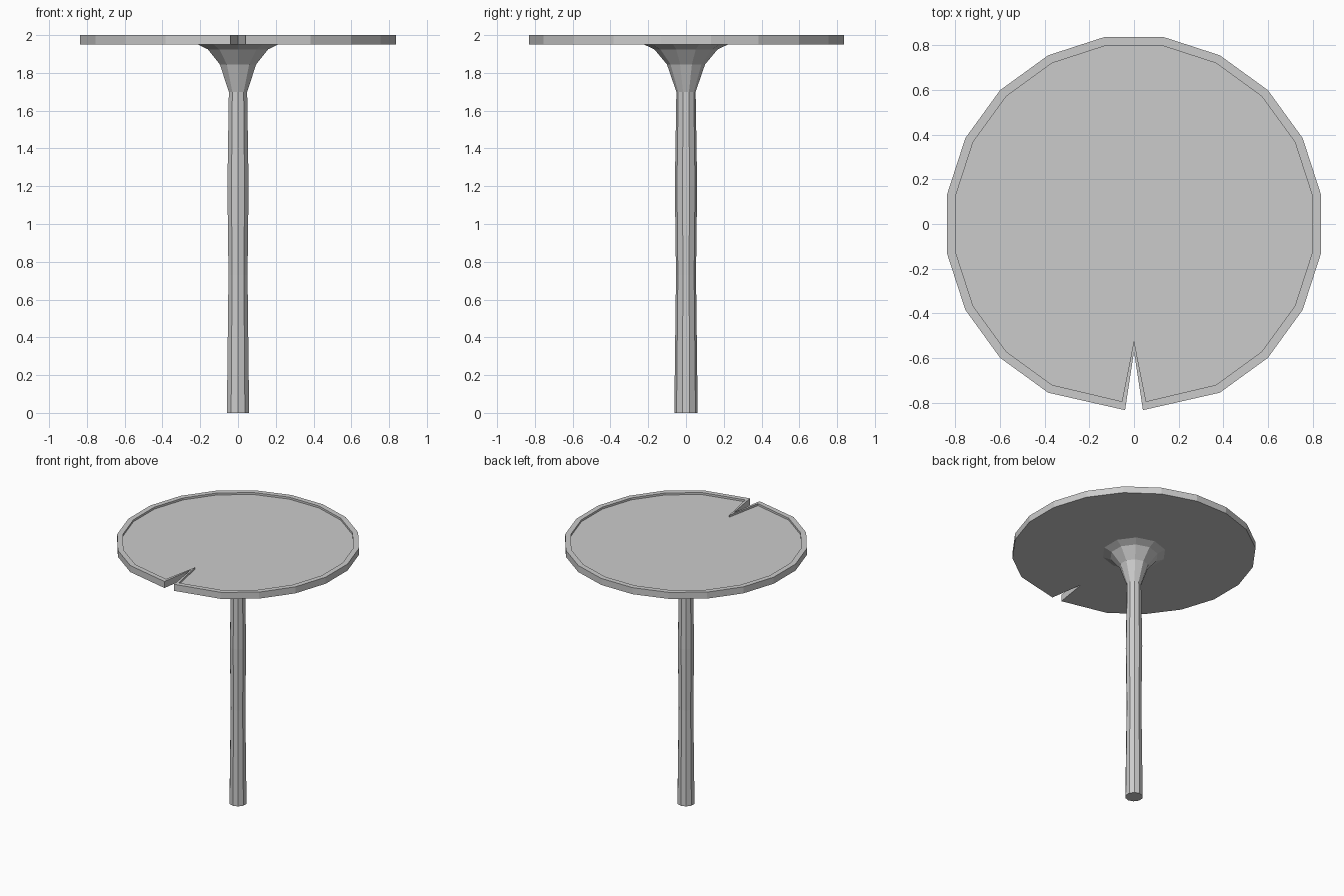
import bpy, bmesh
from math import sin, cos, radians, pi

if "Cube" in bpy.data.objects:
    bpy.data.objects.remove(bpy.data.objects["Cube"])


def make_object(name, bm):
    bmesh.ops.recalc_face_normals(bm, faces=bm.faces)
    mesh = bpy.data.meshes.new(name)
    bm.to_mesh(mesh)
    bm.free()
    obj = bpy.data.objects.new(name, mesh)
    bpy.context.collection.objects.link(obj)
    return obj


def bridge(bm, a, b):
    n = len(a)
    for i in range(n):
        bm.faces.new((a[i], a[(i + 1) % n], b[(i + 1) % n], b[i]))


def pad_outline(radius, slit_x, slit_y, apex_y):
    # 20-sided outline whose front edge is pinched into a narrow slit
    pts = [(radius * cos(radians(-63 + 18 * i)), radius * sin(radians(-63 + 18 * i)))
           for i in range(18)]
    return pts + [(-slit_x, slit_y), (0, apex_y), (slit_x, slit_y)]


# Round pad with slit, raised rim and shallow recessed top
outer = pad_outline(0.846, 0.04, -0.832, -0.57)
inner = pad_outline(0.807, 0.054, -0.793, -0.52)
bm = bmesh.new()
loops = [[bm.verts.new((x, y, z)) for x, y in pts]
         for pts, z in ((outer, 1.95), (outer, 2.0), (inner, 2.0), (inner, 1.985))]
for lower, upper in zip(loops, loops[1:]):
    bridge(bm, lower, upper)
caps = [bm.faces.new(loops[0]), bm.faces.new(loops[-1])]
bmesh.ops.triangulate(bm, faces=caps)
make_object("leaf_pad", bm)

# Ten-sided stem with a slight waist, flaring into a trumpet under the pad
SIDES = 10
profile = [(0.062, 0), (0.053, 0.73), (0.059, 1.2), (0.051, 1.7),
           (0.101, 1.845), (0.168, 1.925), (0.226, 1.952)]
bm = bmesh.new()
rings = [[bm.verts.new((r * sin(2 * pi * i / SIDES), -r * cos(2 * pi * i / SIDES), z))
          for i in range(SIDES)] for r, z in profile]
for lower, upper in zip(rings, rings[1:]):
    bridge(bm, lower, upper)
bm.faces.new(rings[0])
bm.faces.new(rings[-1])
make_object("stem", bm)
